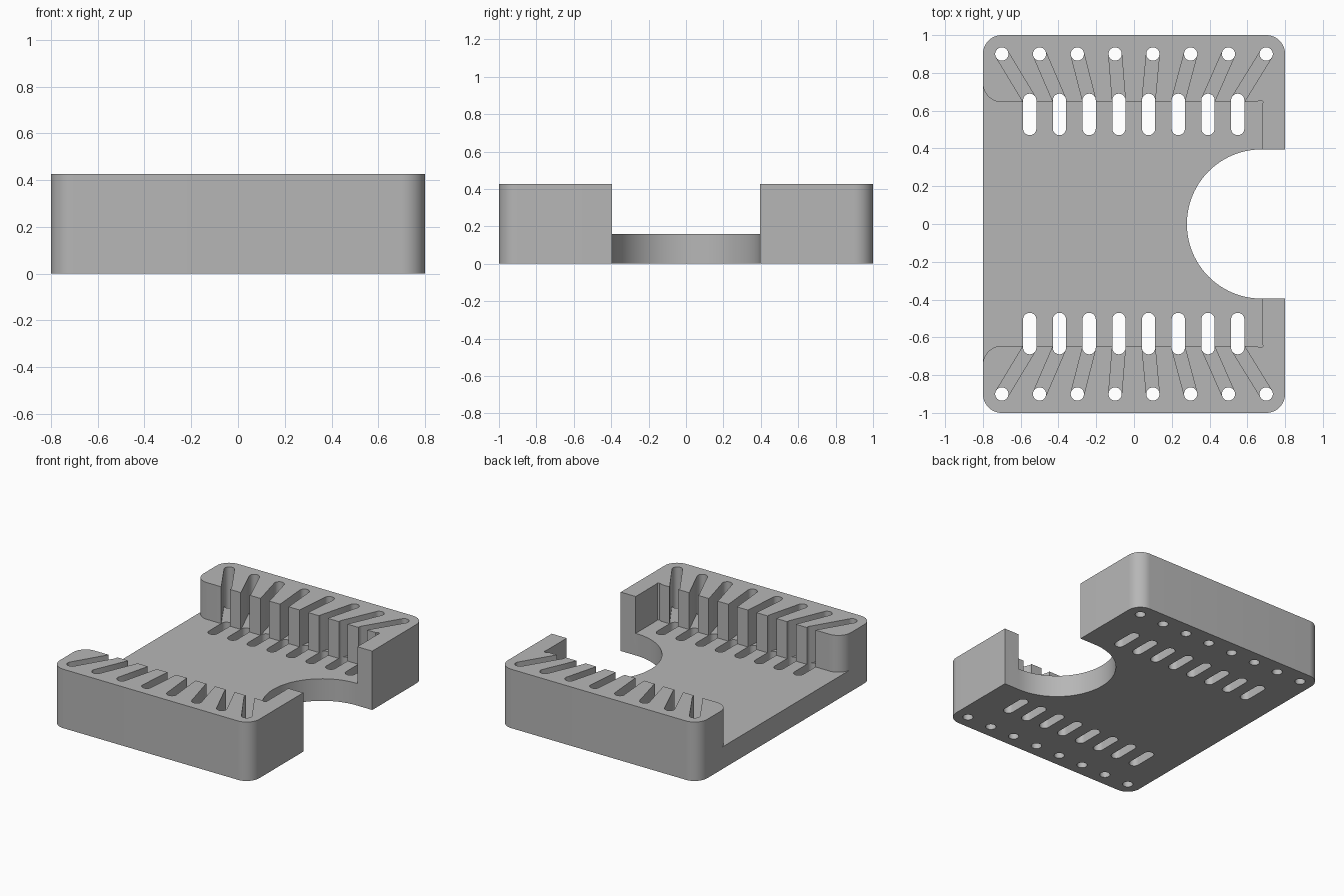
import bpy, bmesh, math

if "Cube" in bpy.data.objects:
    bpy.data.objects.remove(bpy.data.objects["Cube"])

HEIGHT, FLOOR = 0.427, 0.16
HALF_X, HALF_Y, CORNER = 0.8, 1.0, 0.1
R = 0.035                       # radius of holes and slots


def arc(cx, cy, r, a0, a1, n):
    return [(cx + r * math.cos(math.radians(a0 + (a1 - a0) * i / n)),
             cy + r * math.sin(math.radians(a0 + (a1 - a0) * i / n)))
            for i in range(n + 1)]


def prism(name, outline, z0, z1):
    """Extrude a flat outline into a closed solid."""
    bm = bmesh.new()
    face = bm.faces.new([bm.verts.new((x, y, z0)) for x, y in outline])
    ext = bmesh.ops.extrude_face_region(bm, geom=[face])
    for v in ext["geom"]:
        if isinstance(v, bmesh.types.BMVert):
            v.co.z = z1
    bmesh.ops.recalc_face_normals(bm, faces=bm.faces)
    mesh = bpy.data.meshes.new(name)
    bm.to_mesh(mesh)
    bm.free()
    obj = bpy.data.objects.new(name, mesh)
    bpy.context.collection.objects.link(obj)
    return obj


def cut(target, outline, z0=-0.1, z1=HEIGHT + 0.1):
    """Subtract an extruded outline from the target."""
    cutter = prism("cutter", outline, z0, z1)
    cutter.hide_render = True
    mod = target.modifiers.new("cut", 'BOOLEAN')
    mod.operation = 'DIFFERENCE'
    mod.solver = 'EXACT'
    mod.object = cutter
    bpy.context.view_layer.objects.active = target
    bpy.ops.object.modifier_apply(modifier=mod.name)
    bpy.data.objects.remove(cutter, do_unlink=True)


# Block with rounded vertical corners
outline = []
for sx, sy, a in ((1, 1, 0), (-1, 1, 90), (-1, -1, 180), (1, -1, 270)):
    outline += arc(sx * (HALF_X - CORNER), sy * (HALF_Y - CORNER), CORNER, a, a + 90, 12)
body = prism("cable_tray_body", outline, 0, HEIGHT)

# Central pocket, open on the left, with rounded wall ends and corner reliefs
side = [(-0.95, 0.745), (-0.8, 0.745)]
side += arc(-0.7, 0.745, 0.1, 180, 270, 12)[1:]
side += [(0.652, 0.645), (0.658, 0.652), (0.672, 0.655), (0.683, 0.648), (0.68, 0.63)]
cut(body, side + [(x, -y) for x, y in reversed(side)], FLOOR)

# Round notch through the right side
cut(body, [(0.95, 0.395)] + arc(0.675, 0, 0.395, 90, 270, 48) + [(0.95, -0.395)])

# Two rows of wire holes, slots and the channels joining them
for s in (1, -1):
    for i in range(8):
        hx, hy = -0.7 + 0.2 * i, 0.9 * s
        sx, sy = -0.552 + 0.1573 * i, 0.655 * s
        cut(body, arc(hx, hy, R, 0, 360, 32)[:-1])
        cut(body, arc(sx, 0.58 * s + 0.075, R, 0, 180, 16)
            + arc(sx, 0.58 * s - 0.075, R, 180, 360, 16))
        length = math.hypot(hx - sx, hy - sy)
        px = -(hy - sy) / length * (R - 0.0005)
        py = (hx - sx) / length * (R - 0.0005)
        cut(body, [(hx + px, hy + py), (hx - px, hy - py),
                   (sx - px, sy - py), (sx + px, sy + py)], FLOOR)

# Grey material
grey = bpy.data.materials.new("plain grey")
grey.diffuse_color = (0.47, 0.47, 0.47, 1)
grey.use_nodes = True
grey.node_tree.nodes["Principled BSDF"].inputs["Base Color"].default_value = grey.diffuse_color
body.data.materials.clear()
body.data.materials.append(grey)
for p in body.data.polygons:
    p.material_index = 0

# Smooth curves, sharp edges
bpy.ops.object.select_all(action='DESELECT')
body.select_set(True)
bpy.context.view_layer.objects.active = body
bpy.ops.object.shade_smooth_by_angle(angle=math.radians(25))
